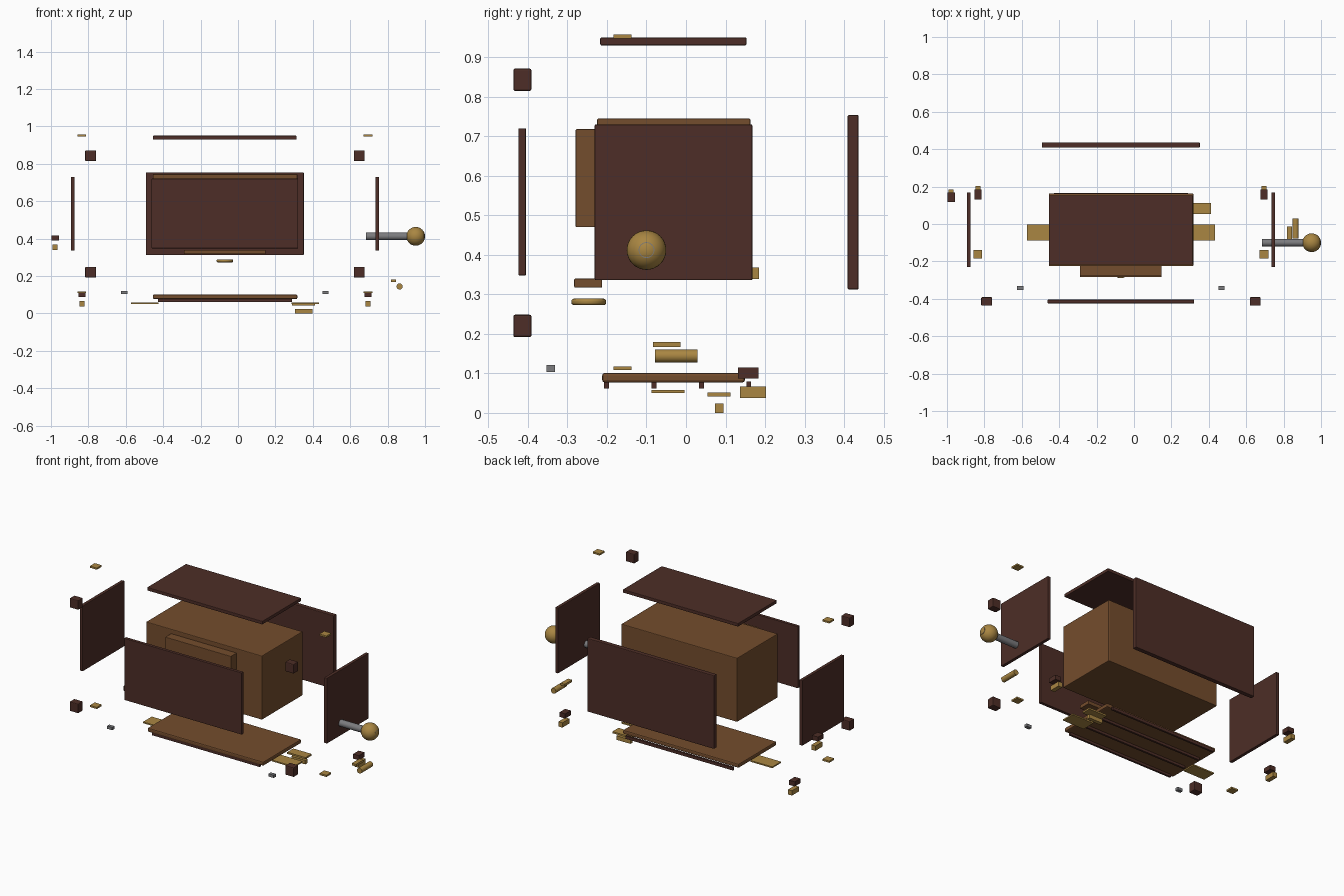
import bpy, math

if "Cube" in bpy.data.objects:
    bpy.data.objects.remove(bpy.data.objects["Cube"])

def mat(name, rgb):
    m = bpy.data.materials.new(name)
    m.diffuse_color = (*rgb, 1)
    m.use_nodes = True
    m.node_tree.nodes["Principled BSDF"].inputs["Base Color"].default_value = m.diffuse_color
    return m

DARK = mat("dark_wood", (0.075, 0.027, 0.020))
BROWN = mat("brown_wood", (0.175, 0.074, 0.026))
TAN = mat("brass", (0.40, 0.24, 0.055))
GRAY = mat("steel", (0.20, 0.20, 0.21))
CX = -0.07  # centre line of the cabinet


def box(name, x, y, z, m, bevel=0.0):
    """Box from (min, max) ranges, with an optional rounded edge."""
    bpy.ops.mesh.primitive_cube_add(size=1, location=[sum(r) / 2 for r in (x, y, z)])
    o = bpy.context.object
    o.name = name
    o.scale = [r[1] - r[0] for r in (x, y, z)]
    bpy.ops.object.transform_apply(location=False, rotation=False, scale=True)
    o.data.materials.append(m)
    if bevel:
        b = o.modifiers.new("bevel", "BEVEL")
        b.width, b.segments = bevel, 2
    return o


def cyl(name, center, r, length, m, axis="Z", bevel=0.0):
    rot = {"X": (0, math.pi / 2, 0), "Y": (math.pi / 2, 0, 0), "Z": (0, 0, 0)}[axis]
    bpy.ops.mesh.primitive_cylinder_add(vertices=32, radius=r, depth=length, location=center, rotation=rot)
    o = bpy.context.object
    o.name = name
    o.data.materials.append(m)
    if bevel:
        b = o.modifiers.new("bevel", "BEVEL")
        b.width, b.segments, b.limit_method = bevel, 3, "ANGLE"
    bpy.ops.object.shade_smooth_by_angle()
    return o


def span(c, size):
    return (c - size / 2, c + size / 2)


# Inner carcass with its raised front box, ledge and round button
box("carcass", (-0.455, 0.317), (-0.225, 0.163), (0.36, 0.745), BROWN, 0.004)
box("front_box", (-0.289, 0.148), (-0.279, -0.22), (0.47, 0.718), BROWN, 0.002)
box("front_ledge", (-0.289, 0.148), (-0.283, -0.212), (0.317, 0.34), BROWN, 0.003)
cyl("round_button", (CX, -0.246, 0.281), 0.044, 0.016, TAN, "Z", 0.006)

# Outer panels, pulled away from the carcass
box("top_panel", (-0.454, 0.314), (-0.217, 0.153), (0.93, 0.95), DARK, 0.003)
box("back_panel", (-0.492, 0.352), (0.409, 0.437), (0.312, 0.754), DARK, 0.004)
box("front_panel", (-0.462, 0.322), (-0.424, -0.405), (0.348, 0.72), DARK, 0.002)
for side, c in (("left", -0.883), ("right", 0.745)):
    box(side + "_panel", span(c, 0.02), (-0.231, 0.168), (0.336, 0.73), DARK, 0.003)

# Base tray with runners
box("base_tray", (-0.455, 0.317), (-0.212, 0.149), (0.077, 0.101), BROWN, 0.006)
for i in range(4):
    box(f"runner_{i + 1}", (-0.428, 0.289), span(-0.201 + 0.12 * i, 0.012), (0.062, 0.08), DARK)

# Knob on a long rod
cyl("knob_rod", (0.84, -0.1, 0.412), 0.02, 0.313, GRAY, "X")
bpy.ops.mesh.primitive_uv_sphere_add(segments=32, ring_count=16, radius=0.05,
                                     location=(0.95, -0.1, 0.412), rotation=(0, math.pi / 2, 0))
bpy.context.object.name = "knob_ball"
bpy.context.object.data.materials.append(TAN)
bpy.ops.object.shade_smooth()

# Repeated fittings on both sides
for s, side in ((-1, "left"), (1, "right")):
    for level, zc in (("upper", 0.843), ("lower", 0.22)):
        box(f"{side}_{level}_corner_block", span(CX + s * 0.718, 0.058), (-0.437, -0.391),
            span(zc, 0.057), DARK, 0.005)
    xp = CX + s * 0.765
    for level, zc in (("upper", 0.952), ("lower", 0.113)):
        box(f"{side}_{level}_pad", span(xp, 0.046), (-0.184, -0.138), span(zc, 0.01), TAN)
    box(f"{side}_catch", span(xp, 0.038), (0.131, 0.184), (0.087, 0.115), DARK)
    box(f"{side}_catch_plate", span(xp, 0.027), (0.137, 0.203), (0.038, 0.067), TAN)
    box(f"{side}_pin", span(CX + s * 0.538, 0.034), (-0.353, -0.332), (0.104, 0.121), GRAY)
    box(f"{side}_slat", span(CX + s * 0.429, 0.146), (-0.087, -0.004), (0.05, 0.058), TAN)

# Single catch on the far left
box("side_catch", (-0.998, -0.958), (0.118, 0.168), (0.39, 0.417), DARK)
box("side_catch_plate", (-0.992, -0.965), (0.12, 0.185), (0.339, 0.368), TAN)

# Lever plate and its block below the base
box("lever_plate", (0.29, 0.412), (0.054, 0.112), (0.042, 0.052), TAN)
box("lever_block", (0.304, 0.397), (0.073, 0.095), (0.0, 0.024), TAN)

# Loose roller and tab on the right
cyl("roller", (0.864, -0.025, 0.144), 0.0165, 0.107, TAN, "Y")
box("roller_tab", (0.818, 0.845), (-0.084, -0.014), (0.167, 0.18), TAN)
